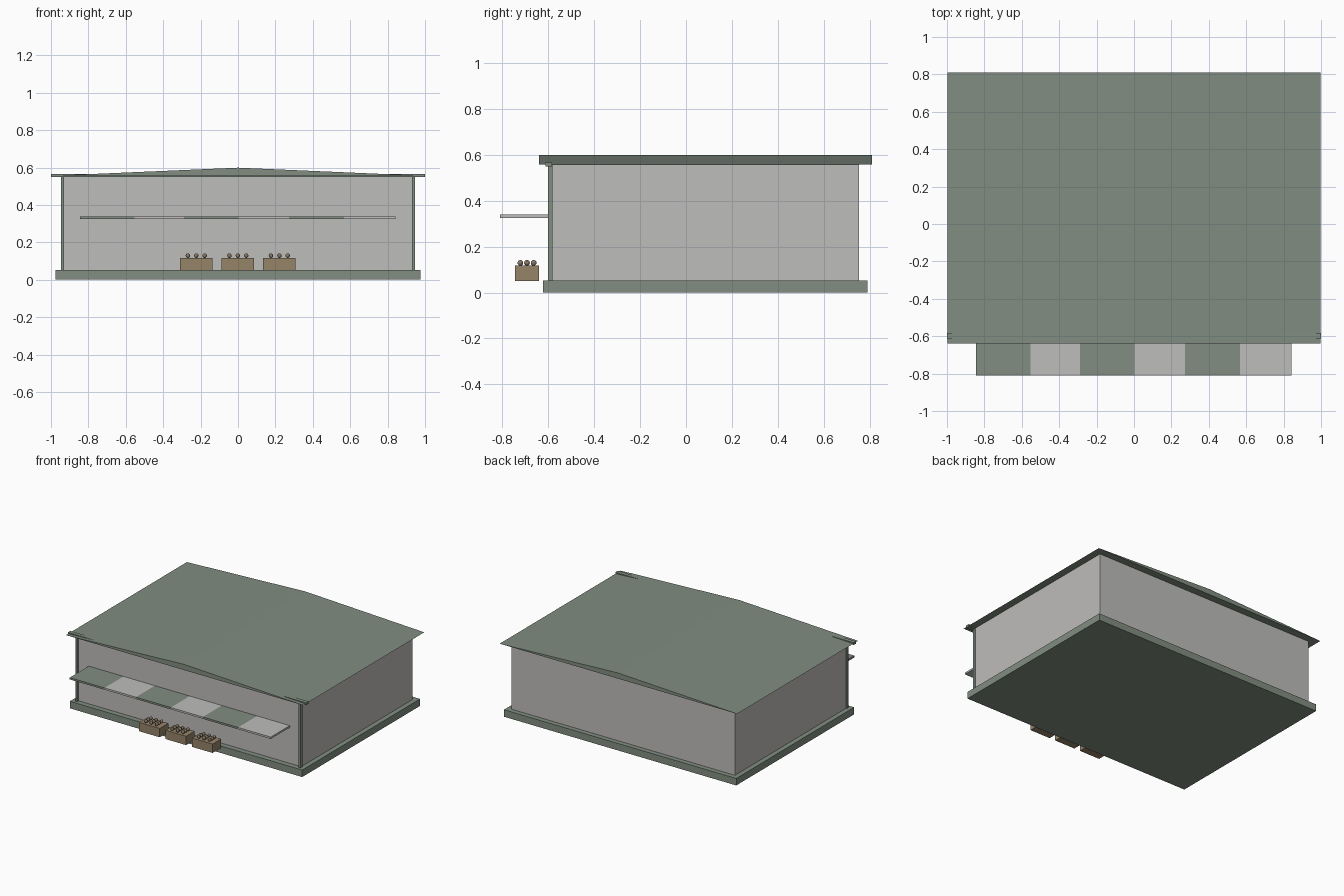
import bpy, bmesh
from mathutils import Matrix

if "Cube" in bpy.data.objects:
    bpy.data.objects.remove(bpy.data.objects["Cube"])


def material(name, srgb):
    m = bpy.data.materials.new(name)
    m.diffuse_color = (*[((c / 255 + 0.055) / 1.055) ** 2.4 for c in srgb], 1)
    m.use_nodes = True
    m.node_tree.nodes["Principled BSDF"].inputs["Base Color"].default_value = m.diffuse_color
    return m


GREEN = material("sage_green", (129, 141, 129))
GREY = material("pale_grey", (190, 189, 187))
WOOD = material("crate_wood", (150, 132, 105))
FRUIT = material("fruit_brown", (138, 122, 106))


def finish(name, bm, mat):
    bmesh.ops.recalc_face_normals(bm, faces=bm.faces)
    me = bpy.data.meshes.new(name)
    bm.to_mesh(me)
    bm.free()
    me.materials.append(mat)
    ob = bpy.data.objects.new(name, me)
    bpy.context.collection.objects.link(ob)
    return ob


def box(name, x0, x1, y0, y1, z0, z1, mat):
    bm = bmesh.new()
    m = Matrix.Translation(((x0 + x1) / 2, (y0 + y1) / 2, (z0 + z1) / 2))
    m = m @ Matrix.Diagonal((x1 - x0, y1 - y0, z1 - z0, 1))
    bmesh.ops.create_cube(bm, size=1, matrix=m)
    return finish(name, bm, mat)


# Plinth and hall
box("plinth", -0.975, 0.975, -0.623, 0.79, 0, 0.053, GREEN)
box("walls", -0.938, 0.938, -0.582, 0.753, 0.053, 0.557, GREY)

# Shallow gabled roof, ridge running front to back
bm = bmesh.new()
profile = [(-0.996, 0.556), (0.996, 0.556), (0, 0.599)]
face = bm.faces.new([bm.verts.new((x, -0.64, z)) for x, z in profile])
ext = bmesh.ops.extrude_face_region(bm, geom=[face])
bmesh.ops.translate(bm, vec=(0, 1.45, 0),
                    verts=[v for v in ext["geom"] if isinstance(v, bmesh.types.BMVert)])
finish("roof", bm, GREEN)

# Front beam and corner posts
box("front_beam", -1, 1, -0.612, -0.582, 0.548, 0.565, GREEN)
for side, x in (("left", -0.9375), ("right", 0.9375)):
    box("post_" + side, x - 0.008, x + 0.008, -0.6, -0.58, 0.053, 0.555, GREEN)

# Striped awning
edges = [-0.845, -0.553, -0.29, 0.003, 0.272, 0.568, 0.842]
for i, (a, b) in enumerate(zip(edges, edges[1:])):
    box(f"awning_stripe_{i + 1}", a, b, -0.81, -0.58, 0.325, 0.339, GREY if i % 2 else GREEN)

# Crates, each with a three by three layer of fruit
for i, cx in enumerate((-0.223, -0.001, 0.221)):
    box(f"crate_{i + 1}", cx - 0.086, cx + 0.086, -0.743, -0.64, 0.05, 0.117, WOOD)
    bm = bmesh.new()
    for dx in (-0.045, 0, 0.045):
        for dy in (-0.029, 0, 0.029):
            bmesh.ops.create_uvsphere(bm, u_segments=10, v_segments=6, radius=0.0125,
                                      matrix=Matrix.Translation((cx + dx, -0.6915 + dy, 0.129)))
    finish(f"fruit_{i + 1}", bm, FRUIT)
